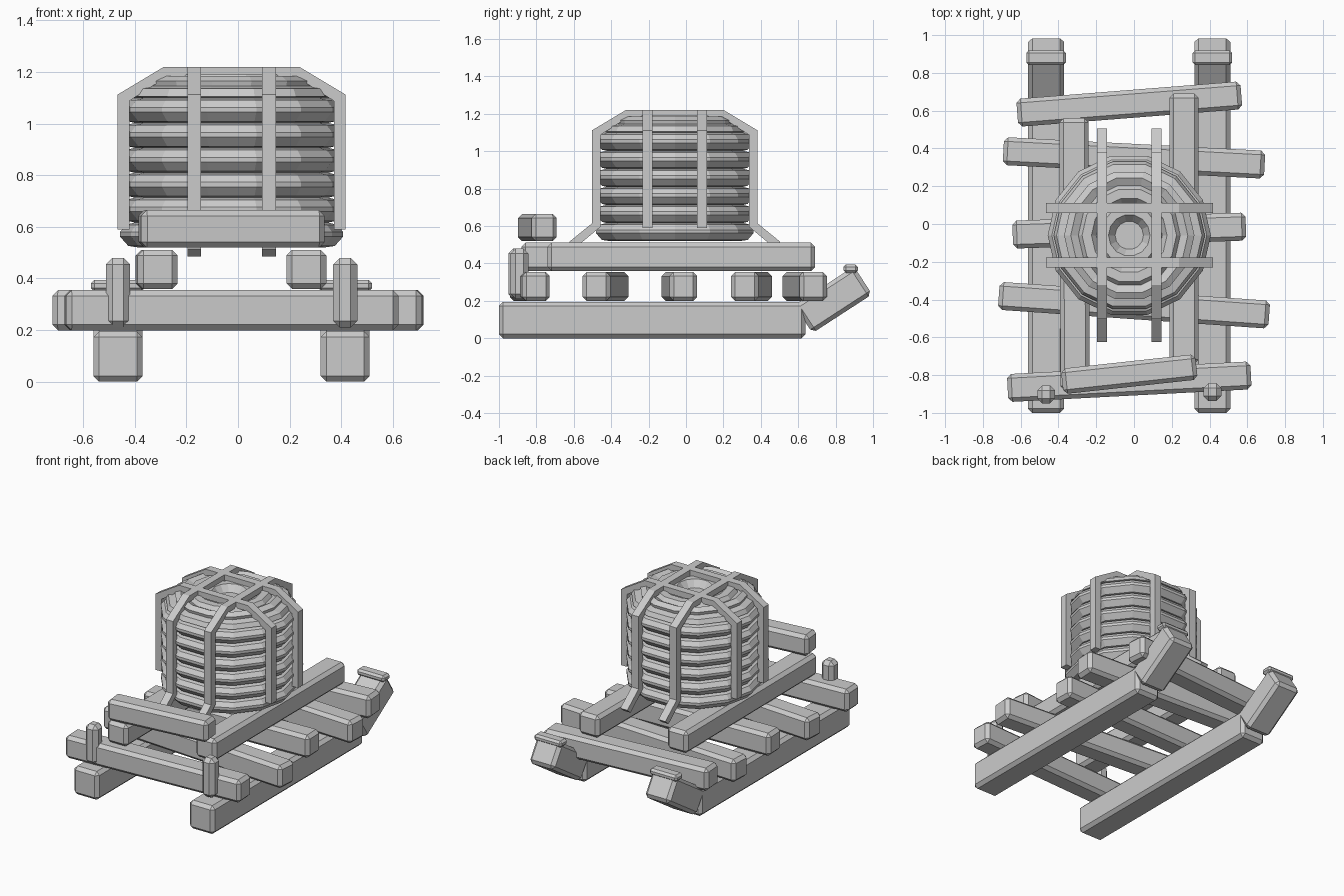
import bpy, bmesh, math
from mathutils import Matrix, Vector

if "Cube" in bpy.data.objects:
    bpy.data.objects.remove(bpy.data.objects["Cube"])


def finish(bm, name):
    bmesh.ops.recalc_face_normals(bm, faces=bm.faces[:])
    me = bpy.data.meshes.new(name)
    bm.to_mesh(me)
    bm.free()
    ob = bpy.data.objects.new(name, me)
    bpy.context.collection.objects.link(ob)
    return ob


def beam(name, loc, size, yaw=0, pitch=0, bevel=0.022):
    """Rough-cut timber: a box with chamfered edges."""
    bm = bmesh.new()
    bmesh.ops.create_cube(bm, size=1)
    bmesh.ops.scale(bm, vec=size, verts=bm.verts[:])
    if bevel:
        bmesh.ops.bevel(bm, geom=bm.edges[:], offset=bevel, segments=1,
                        affect='EDGES', profile=0.5)
    rot = Matrix.Rotation(math.radians(yaw), 4, 'Z') @ Matrix.Rotation(math.radians(pitch), 4, 'X')
    bm.transform(Matrix.Translation(loc) @ rot)
    return finish(bm, name)


def strap(name, path, across, along_x):
    """Flat hoop strap: an open path of (outer, inner) points given width."""
    bm = bmesh.new()
    w = 0.0265
    rings = []
    for (ou, oz), (iu, iz) in path:
        ring = []
        for u, z, s in ((ou, oz, -w), (ou, oz, w), (iu, iz, w), (iu, iz, -w)):
            p = (u, across + s, z) if along_x else (across + s, u, z)
            ring.append(bm.verts.new(Vector(p) + Vector((CX, CY, 0))))
        rings.append(ring)
    for a, b in zip(rings, rings[1:]):
        for i in range(4):
            j = (i + 1) % 4
            bm.faces.new((a[i], a[j], b[j], b[i]))
    bm.faces.new(rings[0])
    bm.faces.new(rings[-1][::-1])
    return finish(bm, name)


CX, CY = -0.025, -0.06

# Runners with upturned tips and a crossbar on each tip
for side, x in (("left", -0.465), ("right", 0.415)):
    beam(f"runner_{side}", (x, -0.18, 0.0975), (0.19, 1.64, 0.195))
    beam(f"runner_tip_{side}", (x, 0.787, 0.206), (0.19, 0.38, 0.178), pitch=33)
    beam(f"tip_bar_{side}", (x, 0.88, 0.372), (0.21, 0.078, 0.045), bevel=0.014)
    beam(f"post_{side}", (x, -0.902 + (x > 0) * 0.012, 0.345), (0.094, 0.094, 0.27), bevel=0.026)

# Uneven cross sleepers: x, y, length, yaw
for i, (x, y, length, yaw) in enumerate(((-0.025, 0.635, 1.19, 4.5), (0, 0.35, 1.385, -3),
                                         (-0.025, -0.035, 1.235, 2), (0, -0.43, 1.435, -4),
                                         (-0.025, -0.835, 1.29, 3))):
    beam(f"sleeper_{i + 1}", (x, y, 0.277), (length, 0.148, 0.156), yaw)

# Long bearers and the loose front bar
beam("bearer_left", (-0.315, -0.16, 0.435), (0.155, 1.44, 0.152), yaw=0.3)
beam("bearer_right", (0.265, -0.025, 0.435), (0.155, 1.43, 0.152))
beam("front_bar", (-0.025, -0.795, 0.592), (0.715, 0.135, 0.145), 6.2)

# Coiled drum: stacked rings turned around a vertical axis
profile = [(0, 0.52), (0.36, 0.52)]
for k in range(6):
    z = 0.52 + 0.0965 * k
    profile += [(0.40, z + 0.006), (0.432, z + 0.042), (0.432, z + 0.06),
                (0.41, z + 0.088), (0.375, z + 0.0965)]
profile += [(0.40, 1.105), (0.385, 1.135), (0.34, 1.145), (0.345, 1.165), (0.31, 1.185),
            (0.27, 1.165), (0.25, 1.19), (0.20, 1.19), (0.175, 1.16),
            (0.155, 1.185), (0.11, 1.185), (0.075, 1.14), (0, 1.14)]
bm = bmesh.new()
SIDES = 14
verts = [bm.verts.new((r, 0, z)) for r, z in profile]
edges = [bm.edges.new(p) for p in zip(verts, verts[1:])]
bmesh.ops.spin(bm, geom=verts + edges, cent=(0, 0, 0), axis=(0, 0, 1),
               angle=2 * math.pi, steps=SIDES, use_merge=True)
bmesh.ops.remove_doubles(bm, verts=bm.verts[:], dist=1e-4)
bm.transform(Matrix.Translation((CX, CY, 0)))
finish(bm, "coil_drum")

# Straps over the drum, the fore-aft pair flaring out at the foot
half = [((0.442, 0.59), (0.396, 0.59)), ((0.442, 1.112), (0.396, 1.088)),
        ((0.262, 1.22), (0.252, 1.18))]
flare = [((0.565, 0.515), (0.53, 0.485)), ((0.442, 0.615), (0.396, 0.597))] + half[1:]


def both(h):
    return h + [((-a, b), (-c, d)) for (a, b), (c, d) in reversed(h)]


for n, off in (("a", -0.145), ("b", 0.145)):
    strap(f"side_strap_{n}", both(half), off, True)
    strap(f"fore_aft_strap_{n}", both(flare), off, False)
